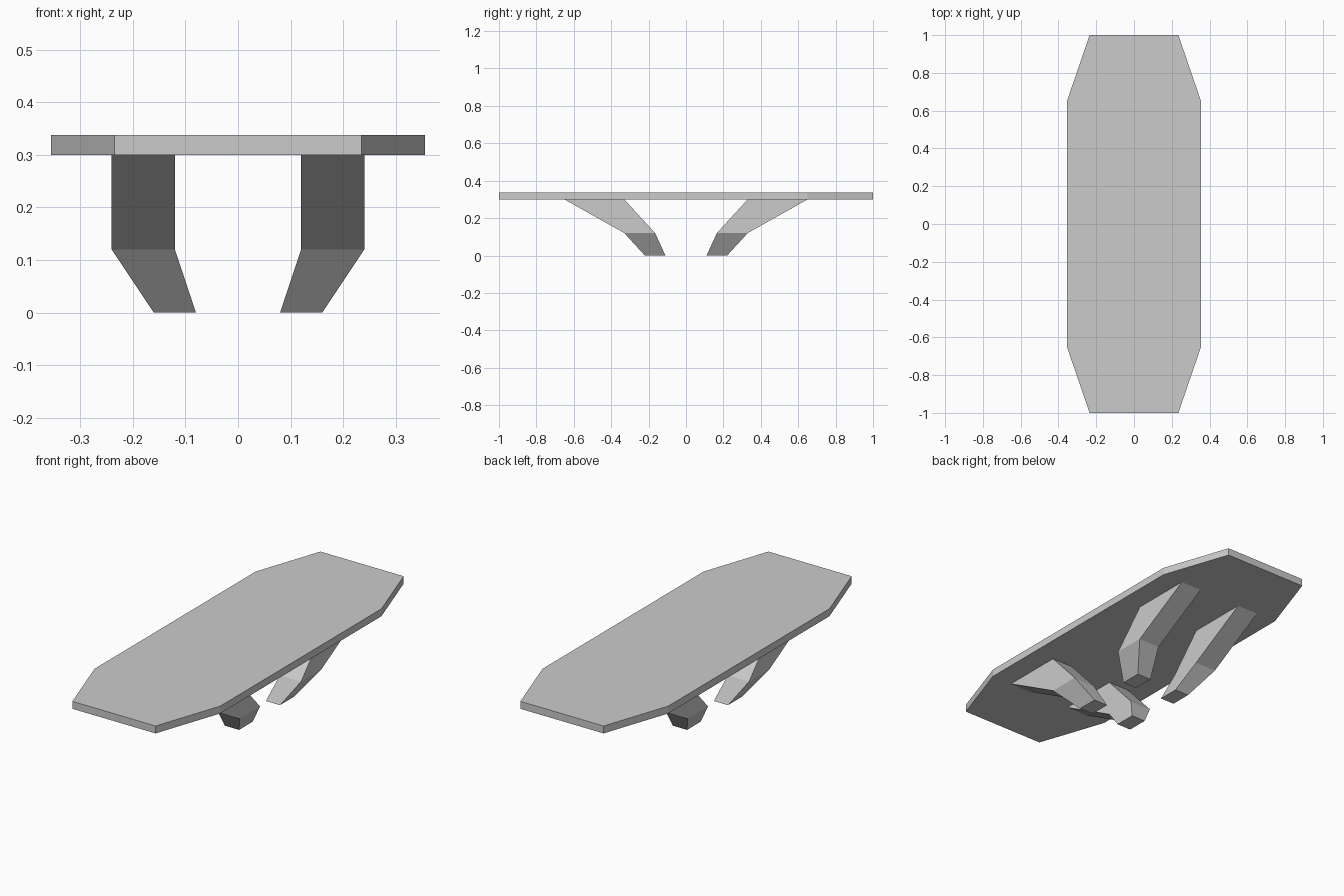
import bpy, bmesh

if "Cube" in bpy.data.objects:
    bpy.data.objects.remove(bpy.data.objects["Cube"])


def loft(name, rings):
    """Join equal-length rings of points into a closed solid."""
    bm = bmesh.new()
    loops = [[bm.verts.new(p) for p in ring] for ring in rings]
    n = len(loops[0])
    for a, b in zip(loops, loops[1:]):
        for i in range(n):
            j = (i + 1) % n
            bm.faces.new((a[i], a[j], b[j], b[i]))
    bm.faces.new(loops[0][::-1])
    bm.faces.new(loops[-1])
    bmesh.ops.recalc_face_normals(bm, faces=bm.faces)
    mesh = bpy.data.meshes.new(name)
    bm.to_mesh(mesh)
    bm.free()
    obj = bpy.data.objects.new(name, mesh)
    bpy.context.collection.objects.link(obj)
    return obj


# Table top: long octagonal slab
outline = [(0.235, -1), (0.355, -0.65), (0.355, 0.65), (0.235, 1),
           (-0.235, 1), (-0.355, 0.65), (-0.355, -0.65), (-0.235, -1)]
loft("table_top", [[(x, y, z) for x, y in outline] for z in (0.3, 0.338)])

# Legs: bent, tapering rectangular sections (z, x range, y range)
sections = [(0.0, 0.08, 0.16, 0.11, 0.22),
            (0.12, 0.12, 0.24, 0.165, 0.33),
            (0.3, 0.12, 0.24, 0.33, 0.65)]
for sy, end in ((-1, "front"), (1, "back")):
    for sx, side in ((-1, "left"), (1, "right")):
        rings = [[(sx * x, sy * y, z) for x, y in
                  ((x0, y0), (x1, y0), (x1, y1), (x0, y1))]
                 for z, x0, x1, y0, y1 in sections]
        loft(f"{end}_{side}_leg", rings)
